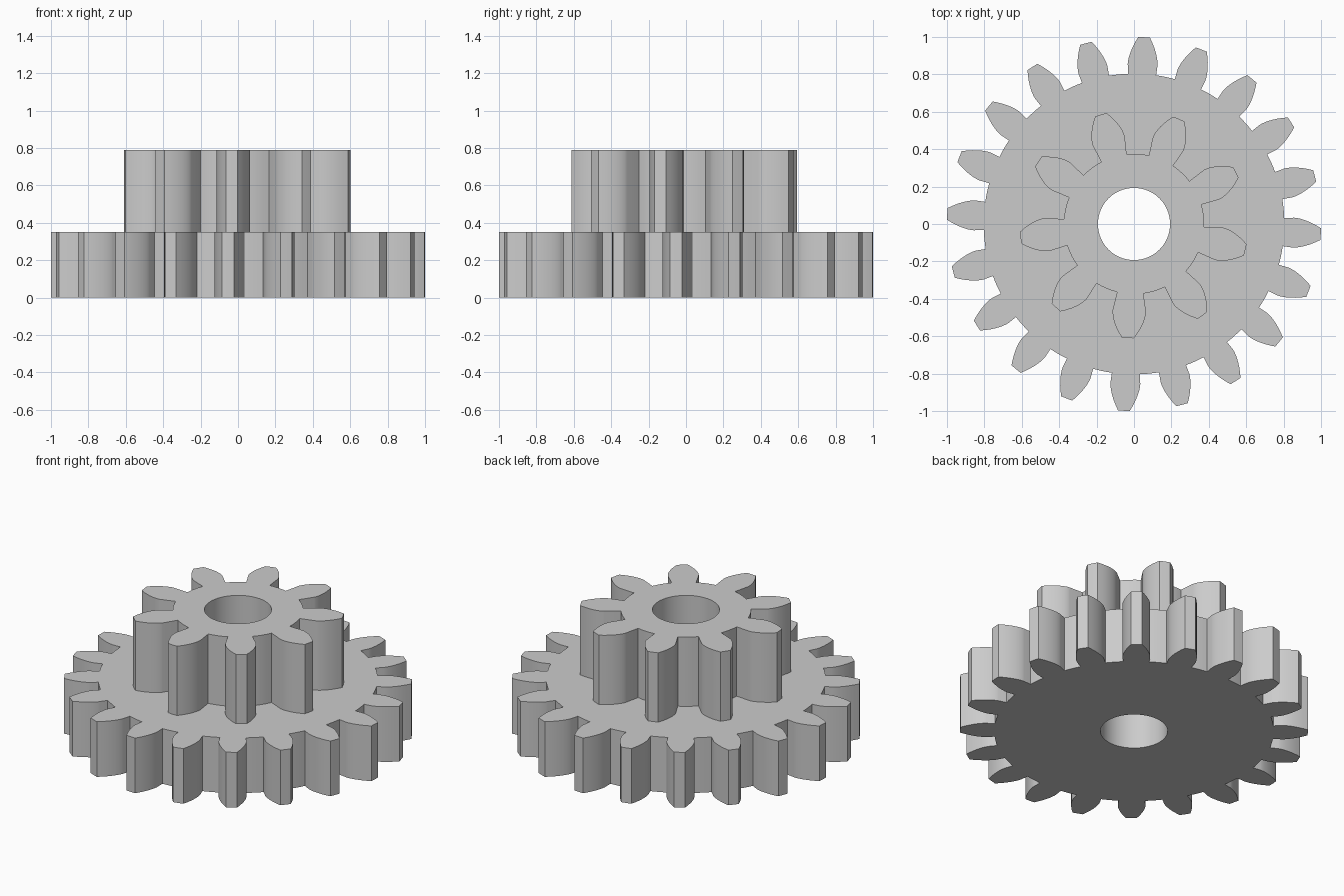
import bpy, bmesh
from math import acos, cos, sin, tan, pi, radians
from mathutils import Vector

cube = bpy.data.objects.get("Cube")
if cube:
    bpy.data.objects.remove(cube, do_unlink=True)

GREY = (0.6, 0.6, 0.6, 1.0)
mat = bpy.data.materials.new("plain grey")
mat.use_nodes = True
mat.diffuse_color = GREY
mat.node_tree.nodes["Principled BSDF"].inputs["Base Color"].default_value = GREY

PRESSURE = radians(20)
BORE = 0.193


def polar(r, a):
    return Vector((r * cos(a), r * sin(a), 0))


def gear_outline(teeth, tip, root, phase, steps=8):
    """Involute gear profile, one tooth after another."""
    pitch = tip * teeth / (teeth + 2)
    base = pitch * cos(PRESSURE)

    def half_angle(r):
        p = acos(min(1, base / r))
        return pi / 2 / teeth + tan(PRESSURE) - PRESSURE - (tan(p) - p)

    # one flank: radial below the base circle, involute above it
    flank = [(root, half_angle(base))]
    for i in range(steps + 1):
        r = base + (tip - base) * (i / steps) ** 1.5
        flank.append((r, half_angle(r)))
    points = []
    for k in range(teeth):
        mid = phase + 2 * pi * k / teeth
        points += [polar(r, mid - a) for r, a in flank]
        points.append(polar(tip, mid))
        points += [polar(r, mid + a) for r, a in reversed(flank)]
        # floor of the gap before the next tooth
        gap = 2 * pi / teeth - 2 * flank[0][1]
        points += [polar(root, mid + flank[0][1] + gap * j / 4) for j in (1, 2, 3)]
    return points


def add_loop(bm, points):
    verts = [bm.verts.new(p) for p in points]
    return [bm.edges.new((a, b)) for a, b in zip(verts, verts[1:] + verts[:1])]


def make_gear(name, outline, z0, z1):
    bm = bmesh.new()
    bore = [polar(BORE, 2 * pi * i / 64) for i in range(64)]
    edges = add_loop(bm, outline) + add_loop(bm, bore)
    bmesh.ops.triangle_fill(bm, use_beauty=True, edges=edges, normal=(0, 0, 1))
    # raise the flat profile into a solid
    top = bmesh.ops.extrude_face_region(bm, geom=bm.faces[:], use_keep_orig=True)
    raised = [v for v in top["geom"] if isinstance(v, bmesh.types.BMVert)]
    bmesh.ops.translate(bm, verts=raised, vec=(0, 0, z1 - z0))
    bmesh.ops.translate(bm, verts=bm.verts[:], vec=(0, 0, z0))
    bmesh.ops.recalc_face_normals(bm, faces=bm.faces[:])
    mesh = bpy.data.meshes.new(name)
    bm.to_mesh(mesh)
    bm.free()
    mesh.materials.append(mat)
    obj = bpy.data.objects.new(name, mesh)
    bpy.context.collection.objects.link(obj)
    return obj


parts = [
    make_gear("large_gear", gear_outline(20, 1.0, 0.804, radians(-3.1)), 0, 0.35),
    make_gear("small_gear", gear_outline(9, 0.611, 0.375, radians(-13.1)), 0.35, 0.79),
]

# smooth flanks and bore, crisp tooth corners
bpy.ops.object.select_all(action="DESELECT")
for obj in parts:
    obj.select_set(True)
bpy.context.view_layer.objects.active = parts[0]
bpy.ops.object.shade_smooth_by_angle(angle=radians(25))
